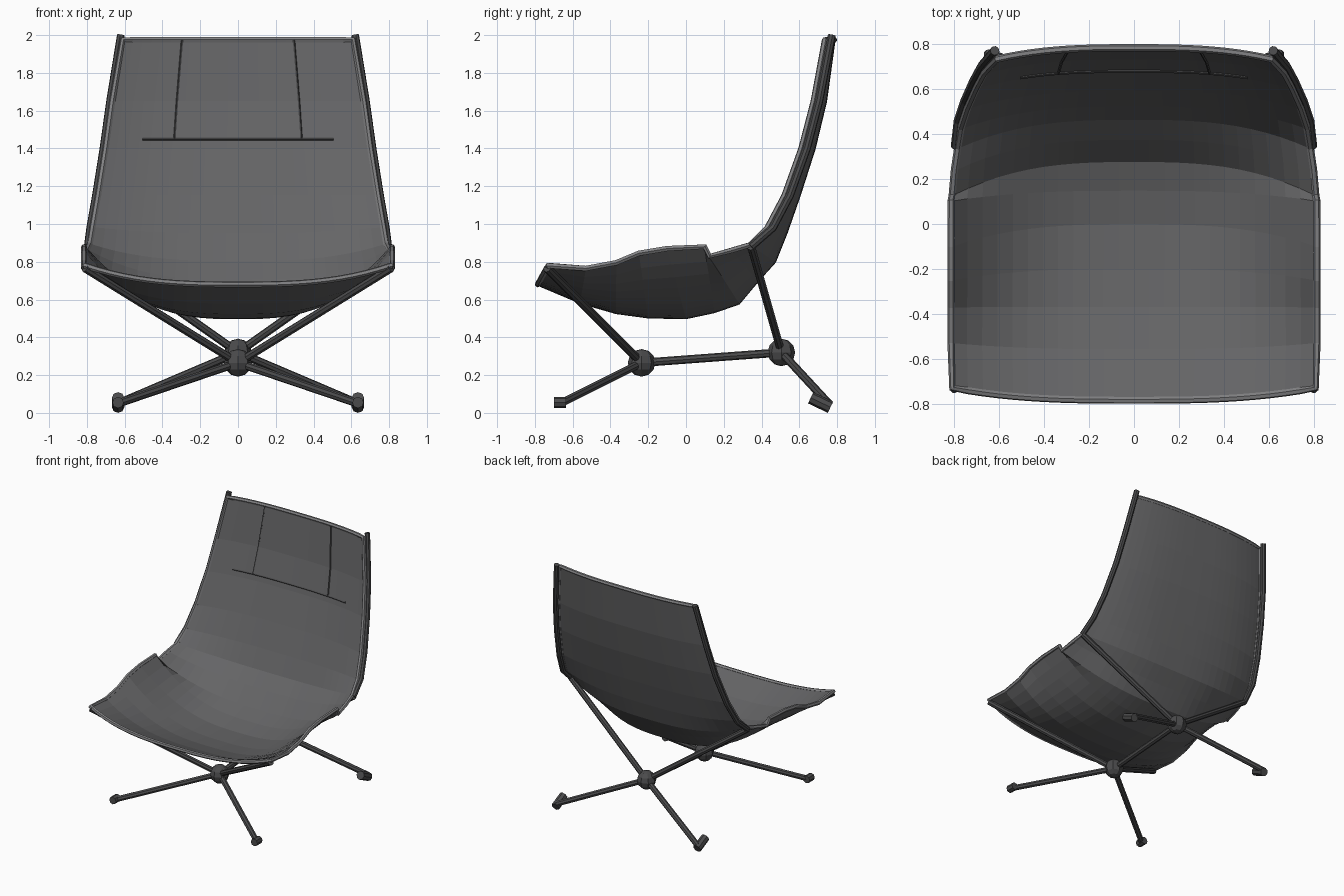
import bpy, bmesh, math
from mathutils import Vector

if "Cube" in bpy.data.objects:
    bpy.data.objects.remove(bpy.data.objects["Cube"])


def material(name, v):
    m = bpy.data.materials.new(name)
    m.diffuse_color = (v, v, v * 1.03, 1)
    m.use_nodes = True
    m.node_tree.nodes["Principled BSDF"].inputs["Base Color"].default_value = m.diffuse_color
    return m


FABRIC = material("grey fabric", 0.13)
PIPING = material("light grey piping", 0.22)
STEEL = material("dark grey steel", 0.07)

# Sling rows, front to back: centre (y, z), side edge (x, y, z)
ROWS = [
    ((-.785, .68), (.81, -.73, .78)), ((-.56, .585), (.815, -.53, .765)),
    ((-.37, .53), (.815, -.37, .795)), ((-.2, .507), (.815, -.25, .845)),
    ((0, .503), (.815, -.1, .87)), ((.15, .535), (.815, .1, .88)),
    ((.28, .58), (.81, .125, .83)), ((.38, .70), (.80, .24, .86)),
    ((.47, .80), (.785, .34, .89)), ((.53, .95), (.77, .43, .98)),
    ((.60, 1.15), (.74, .52, 1.15)), ((.68, 1.40), (.70, .61, 1.40)),
    ((.74, 1.65), (.665, .675, 1.65)), ((.785, 1.975), (.61, .735, 1.975)),
]
LAST = len(ROWS) - 1


def surf(u, t):
    """Point on the sling: u counts rows, t runs -1..1 across."""
    i = min(int(u), LAST - 1)
    pts = []
    for (cy, cz), (ex, ey, ez) in ROWS[i:i + 2]:
        k = abs(t) ** 2.8
        pts.append(Vector((ex * t, cy + (ey - cy) * k, cz + (ez - cz) * k)))
    return pts[0].lerp(pts[1], u - i)


def tube(name, pts, r, mat, closed=False, sides_res=2):
    cu = bpy.data.curves.new(name, 'CURVE')
    cu.dimensions = '3D'
    cu.bevel_depth = r
    cu.bevel_resolution = sides_res
    cu.use_fill_caps = True
    sp = cu.splines.new('POLY')
    sp.points.add(len(pts) - 1)
    for p, q in zip(sp.points, pts):
        p.co = (*q, 1)
    sp.use_cyclic_u = closed
    sp.use_smooth = False
    ob = bpy.data.objects.new(name, cu)
    bpy.context.collection.objects.link(ob)
    cu.materials.append(mat)
    bpy.ops.object.select_all(action='DESELECT')
    bpy.context.view_layer.objects.active = ob
    ob.select_set(True)
    bpy.ops.object.convert(target='MESH')
    return bpy.context.object


# Fabric sling
N = 24
bm = bmesh.new()
grid = [[bm.verts.new(surf(u, 2 * j / N - 1)) for j in range(N + 1)] for u in range(LAST + 1)]
for a, b in zip(grid, grid[1:]):
    for j in range(N):
        bm.faces.new((a[j], a[j + 1], b[j + 1], b[j]))
me = bpy.data.meshes.new("sling_seat")
bm.to_mesh(me)
bm.free()
me.materials.append(FABRIC)
sling = bpy.data.objects.new("sling_seat", me)
bpy.context.collection.objects.link(sling)
solid = sling.modifiers.new("thickness", 'SOLIDIFY')
solid.thickness = 0.014
solid.offset = 0

# Piping around the whole edge
ts = [2 * j / N - 1 for j in range(N + 1)]
rim = [surf(0, t) for t in ts] + [surf(u, 1) for u in range(1, LAST)]
rim += [surf(LAST, -t) for t in ts] + [surf(u, -1) for u in range(LAST - 1, 0, -1)]
tube("edge_piping", rim, 0.016, PIPING, closed=True, sides_res=1)

# Headrest seams on the front of the backrest
fwd = Vector((0, -0.012, 0))
SEAM_U = 11.2
tube("headrest_seam_across", [surf(SEAM_U, t / 10 * 0.73) + fwd for t in range(-10, 11)],
     0.007, STEEL, sides_res=0)
for s in (-1, 1):
    tube("headrest_seam_upright", [surf(u, s * 0.485) + fwd for u in (SEAM_U, 12, 12.5, LAST)],
         0.006, STEEL, sides_res=0)

# Hubs and connecting bar
HUBS = [Vector((0, -.235, .265)), Vector((0, .505, .32))]
for name, h in zip(("front_hub", "rear_hub"), HUBS):
    bpy.ops.mesh.primitive_uv_sphere_add(segments=8, ring_count=6, radius=0.073, location=h)
    bpy.context.object.name = name
    bpy.context.object.data.materials.append(STEEL)
tube("hub_bar", HUBS, 0.022, STEEL)

# Struts, legs, feet and back tubes, both sides
for s in (-1, 1):
    def P(x, y, z):
        return Vector((s * x, y, z))
    tube("front_strut", [HUBS[0], P(.81, -.735, .765)], 0.022, STEEL)
    back = [surf(u, s) + P(.012, .03, .0) for u in range(9, LAST)]
    tube("rear_strut", [HUBS[1], P(.795, .345, .88)], 0.022, STEEL)
    tube("back_tube", [P(.795, .345, .88)] + back + [P(.62, .772, 2.0)], 0.021, STEEL)
    tube("front_leg", [HUBS[0], P(.635, -.665, .05)], 0.022, STEEL)
    tube("rear_leg", [HUBS[1], P(.635, .755, .05)], 0.022, STEEL)
    tube("front_foot", [P(.635, -.70, .055), P(.635, -.635, .055)], 0.03, STEEL)
    tube("rear_foot", [P(.635, .66, .08), P(.635, .765, .03)], 0.033, STEEL)
